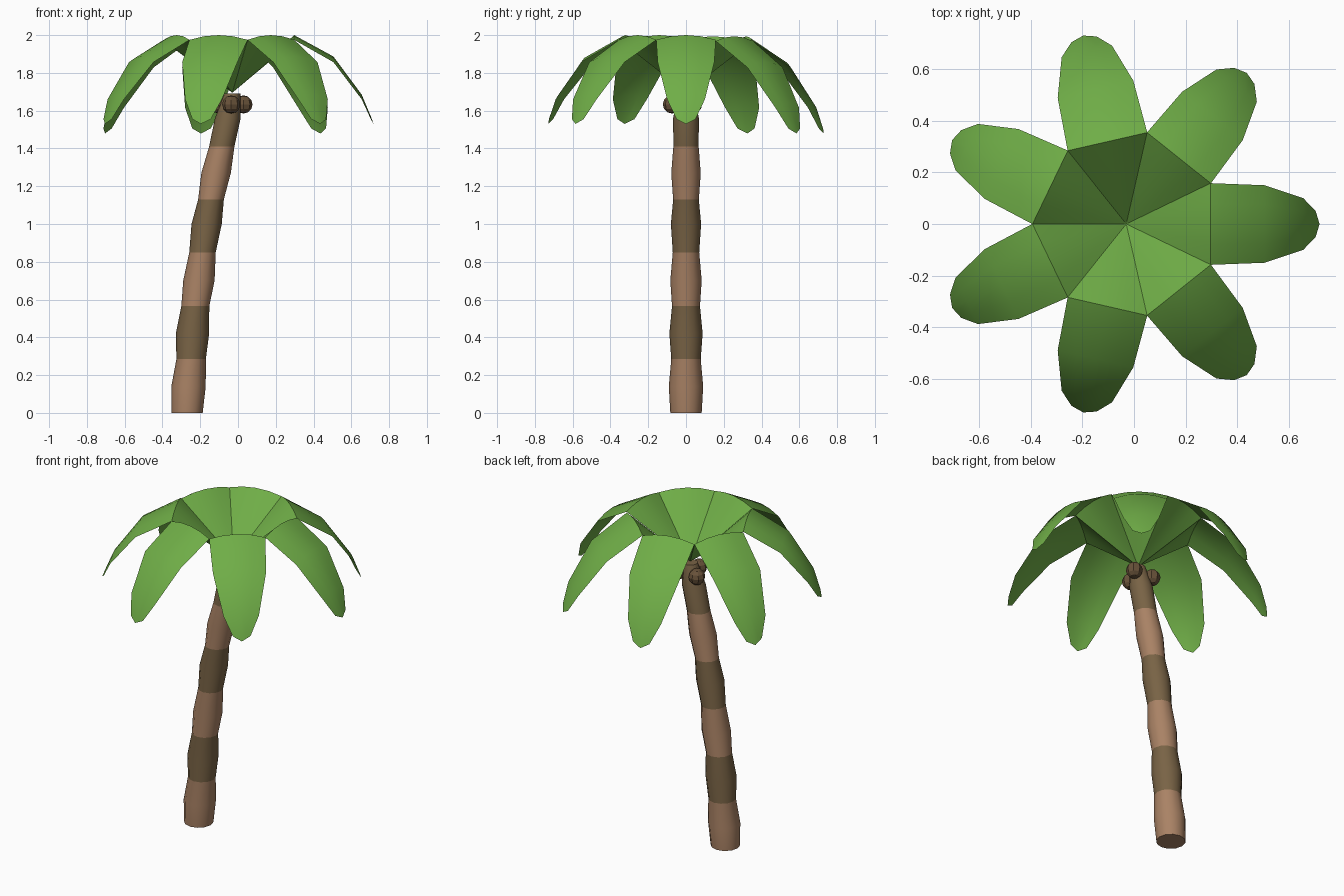
import bpy, bmesh, math
from mathutils import Matrix, Vector

if "Cube" in bpy.data.objects:
    bpy.data.objects.remove(bpy.data.objects["Cube"])


def material(name, rgb):
    m = bpy.data.materials.new(name)
    m.diffuse_color = (*rgb, 1)
    m.use_nodes = True
    m.node_tree.nodes["Principled BSDF"].inputs["Base Color"].default_value = m.diffuse_color
    return m


def finish(bm, name, mats, angle=35):
    me = bpy.data.meshes.new(name)
    bm.to_mesh(me)
    bm.free()
    ob = bpy.data.objects.new(name, me)
    bpy.context.collection.objects.link(ob)
    for m in mats:
        me.materials.append(m)
    bpy.ops.object.select_all(action='DESELECT')
    ob.select_set(True)
    bpy.context.view_layer.objects.active = ob
    bpy.ops.object.shade_smooth_by_angle(angle=math.radians(angle))
    return ob


bark_light = material("bark_light", (0.40, 0.225, 0.13))
bark_dark = material("bark_dark", (0.19, 0.125, 0.06))
leaf = material("leaf_green", (0.16, 0.42, 0.063))
nut = material("nut_brown", (0.14, 0.085, 0.042))

# Trunk: leaning stack of bulging bands (centre x, z, radius)
rings = [(-.27, 0, .083), (-.262, .14, .091), (-.248, .285, .078),
         (-.241, .42, .088), (-.226, .565, .074), (-.207, .70, .083),
         (-.188, .85, .070), (-.166, 1.0, .080), (-.143, 1.13, .068),
         (-.116, 1.27, .078), (-.086, 1.41, .067), (-.054, 1.56, .068),
         (-.03, 1.69, .042)]
SIDES = 12
bm = bmesh.new()
loops = []
for x, z, r in rings:
    loops.append([bm.verts.new((x + r * math.cos(2 * math.pi * i / SIDES),
                                r * math.sin(2 * math.pi * i / SIDES), z))
                  for i in range(SIDES)])
for k, (a, b) in enumerate(zip(loops, loops[1:])):
    for i in range(SIDES):
        j = (i + 1) % SIDES
        f = bm.faces.new((a[i], a[j], b[j], b[i]))
        f.material_index = (k // 2) % 2
bm.faces.new(loops[0][::-1])
bm.faces.new(loops[-1]).material_index = 1
finish(bm, "trunk", [bark_light, bark_dark])

# Fronds: rise from the trunk top, then arch over and droop
# (distance, half width, centre height, edge height)
rows = [(.327, .158, 2.0, 1.975), (.535, .15, 1.887, 1.857),
        (.685, .10, 1.685, 1.66), (.733, .05, 1.57, 1.555)]
CENTRE = Vector((-.03, 0, 0))
for n in range(7):
    drop = .05 if n in (1, 2, 3) else 0   # rear fronds hang a little lower
    rot = Matrix.Rotation(2 * math.pi * n / 7, 3, 'Z')
    bm = bmesh.new()

    def vert(d, w, z):
        z -= drop * max(0, (d - .27) / .47)
        return bm.verts.new(rot @ Vector((d, w, z)) + CENTRE)

    root, tip = vert(0, 0, 1.695), vert(.748, 0, 1.53)
    grid = [[vert(d, w * s, zc + (ze - zc) * s * s) for s in (-1, -.5, 0, .5, 1)]
            for d, w, zc, ze in rows]
    for i in range(4):
        bm.faces.new((root, grid[0][i + 1], grid[0][i])[::-1])
        for a, b in zip(grid, grid[1:]):
            bm.faces.new((a[i], b[i], b[i + 1], a[i + 1]))
        bm.faces.new((grid[-1][i], tip, grid[-1][i + 1]))
    finish(bm, f"frond_{n + 1}", [leaf], 45)

# Coconuts: three faceted balls spaced evenly around the trunk top
for n in range(3):
    a = math.radians(30 + 120 * n)
    p = (-.036 + .075 * math.cos(a), .075 * math.sin(a), 1.633)
    bm = bmesh.new()
    bmesh.ops.create_uvsphere(bm, u_segments=8, v_segments=6, radius=.048,
                              matrix=Matrix.Translation(p))
    finish(bm, f"coconut_{n + 1}", [nut], 20)
